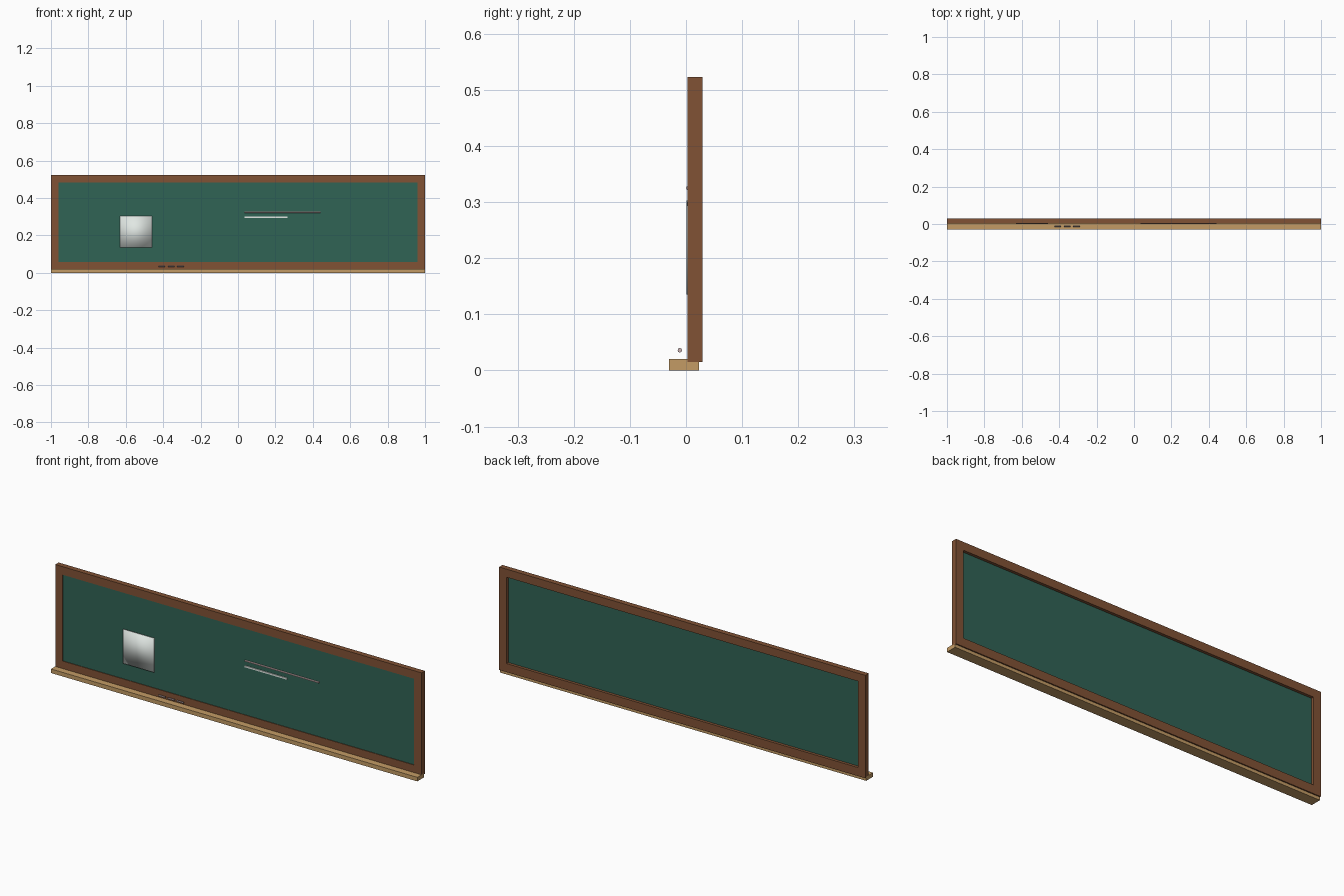
import bpy, math

if "Cube" in bpy.data.objects:
    bpy.data.objects.remove(bpy.data.objects["Cube"])


def material(name, rgb):
    m = bpy.data.materials.new(name)
    m.diffuse_color = (*rgb, 1)
    m.use_nodes = True
    m.node_tree.nodes["Principled BSDF"].inputs["Base Color"].default_value = m.diffuse_color
    return m


def box(name, lo, hi, mat=None):
    bpy.ops.mesh.primitive_cube_add(size=1, location=[(a + b) / 2 for a, b in zip(lo, hi)])
    o = bpy.context.object
    o.name = name
    o.scale = [b - a for a, b in zip(lo, hi)]
    bpy.ops.object.transform_apply(location=False, rotation=False, scale=True)
    if mat:
        o.data.materials.append(mat)
    return o


def rod(name, x0, x1, y, z, r, mat=None, sides=8):
    bpy.ops.mesh.primitive_cylinder_add(vertices=sides, radius=r, depth=x1 - x0,
                                        location=((x0 + x1) / 2, y, z),
                                        rotation=(0, math.pi / 2, 0))
    o = bpy.context.object
    o.name = name
    if mat:
        o.data.materials.append(mat)
    return o


brown = material("frame_wood", (0.22, 0.085, 0.035))
tan = material("tray_wood", (0.55, 0.33, 0.13))
green = material("board_green", (0.03, 0.125, 0.09))
white = material("paper_white", (0.75, 0.8, 0.77))
pink = material("chalk_pink", (0.6, 0.45, 0.45))

# Frame: one rectangular ring with depth
outer = [(-1, 0.015), (1, 0.015), (1, 0.523), (-1, 0.523)]
inner = [(-0.96, 0.057), (0.96, 0.057), (0.96, 0.483), (-0.96, 0.483)]
verts = [(x, y, z) for y in (0.003, 0.029) for x, z in outer + inner]
faces = []
for i in range(4):
    j = (i + 1) % 4
    faces += [(i, j, 4 + j, 4 + i), (8 + j, 8 + i, 12 + i, 12 + j),
              (j, i, 8 + i, 8 + j), (4 + i, 4 + j, 12 + j, 12 + i)]
mesh = bpy.data.meshes.new("frame")
mesh.from_pydata(verts, [], faces)
mesh.materials.append(brown)
bpy.context.collection.objects.link(bpy.data.objects.new("frame", mesh))

# Writing surface, recessed front and back
box("board", (-0.96, 0.006, 0.057), (0.96, 0.015, 0.483), green)

# Chalk tray
box("tray", (-1, -0.03, 0), (1, 0.023, 0.02), tan)

# Note sheet with soft shading
paper = box("paper", (-0.63, 0.001, 0.135), (-0.46, 0.006, 0.303), white)
for p in paper.data.polygons:
    p.use_smooth = True

# Chalk strokes on the board
rod("upper_stroke", 0.035, 0.44, 0.004, 0.325, 0.004, pink)
box("lower_stroke", (0.035, 0.002, 0.293), (0.265, 0.006, 0.301), white)

# Chalk pieces above the tray
for i in range(3):
    x = -0.425 + 0.05 * i
    rod(f"chalk_{i + 1}", x, x + 0.036, -0.011, 0.036, 0.004, pink)
